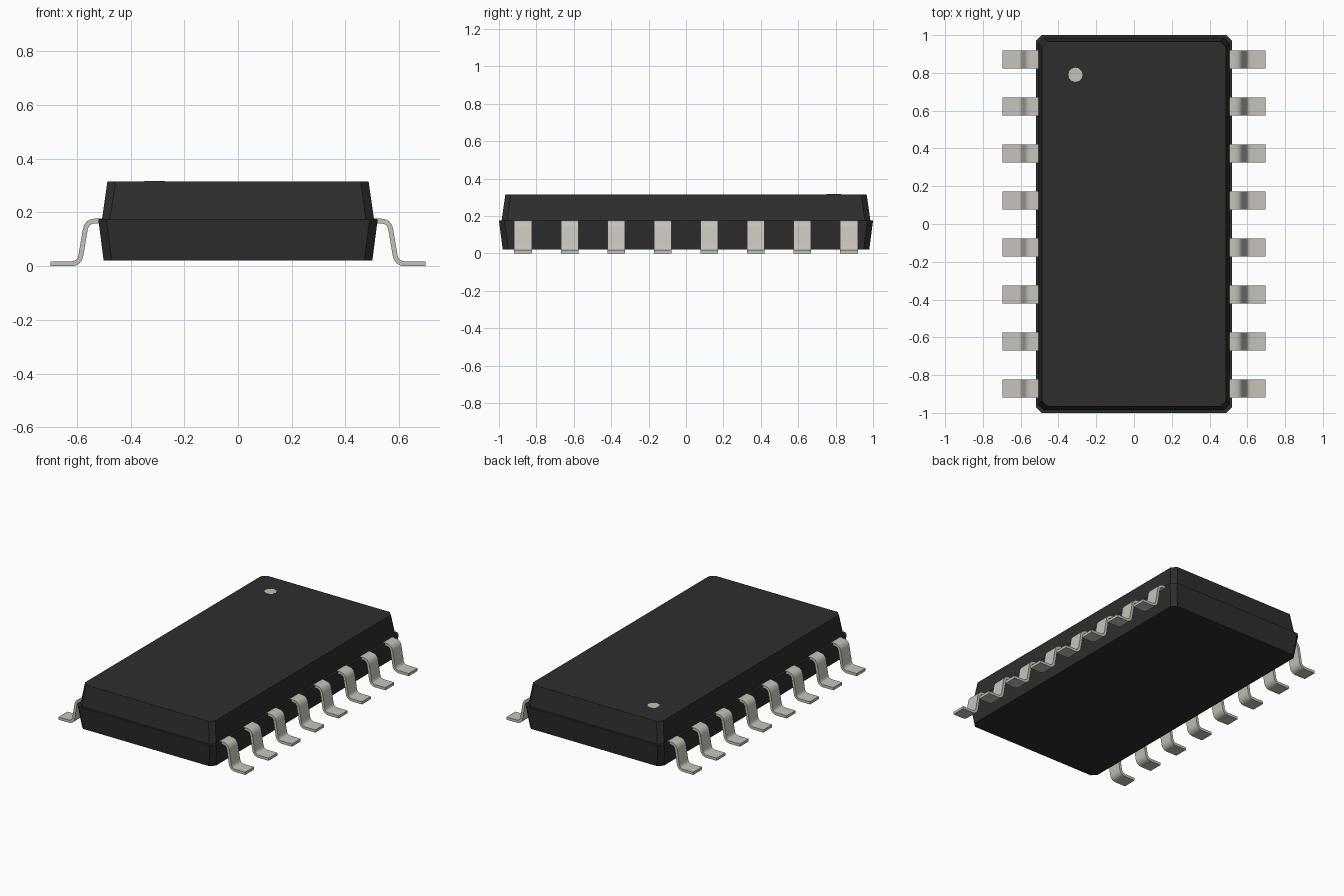
import bpy, bmesh, math
from mathutils import Vector

cube = bpy.data.objects.get("Cube")
if cube:
    bpy.data.objects.remove(cube, do_unlink=True)


def material(name, rgb):
    mat = bpy.data.materials.new(name)
    mat.use_nodes = True
    mat.diffuse_color = (*rgb, 1)
    mat.node_tree.nodes["Principled BSDF"].inputs["Base Color"].default_value = (*rgb, 1)
    return mat


black = material("black plastic", (0.027, 0.027, 0.027))
metal = material("tin plating", (0.56, 0.545, 0.49))


def finish(name, bm, mat, smooth=False):
    bmesh.ops.recalc_face_normals(bm, faces=bm.faces)
    mesh = bpy.data.meshes.new(name)
    bm.to_mesh(mesh)
    bm.free()
    mesh.materials.append(mat)
    obj = bpy.data.objects.new(name, mesh)
    bpy.context.collection.objects.link(obj)
    if smooth:
        bpy.ops.object.select_all(action='DESELECT')
        obj.select_set(True)
        bpy.context.view_layer.objects.active = obj
        bpy.ops.object.shade_smooth_by_angle(angle=math.radians(30))
    return obj


def loft(bm, loops):
    """Skin matching closed loops of points and cap both ends."""
    rings = [[bm.verts.new(p) for p in loop] for loop in loops]
    n = len(rings[0])
    for a, b in zip(rings, rings[1:]):
        for i in range(n):
            j = (i + 1) % n
            bm.faces.new((a[i], a[j], b[j], b[i]))
    bm.faces.new(rings[0])
    bm.faces.new(rings[-1])


def chamfered_rect(hx, hy, z, c=0.03):
    quarter = [(hx, hy - c), (hx - c, hy)]
    pts = []
    for sx, sy in ((1, 1), (-1, 1), (-1, -1), (1, -1)):
        corner = [(sx * x, sy * y, z) for x, y in quarter]
        pts += corner if sx * sy > 0 else corner[::-1]
    return pts


# Moulded body: two tapered halves with a small ledge at the parting line
bm = bmesh.new()
loft(bm, [chamfered_rect(0.5, 0.98, 0.022),
          chamfered_rect(0.52, 1.0, 0.175),
          chamfered_rect(0.506, 0.986, 0.175),
          chamfered_rect(0.486, 0.966, 0.315)])
finish("body", bm, black)

# Pin one marker
bm = bmesh.new()
ring = [(-0.31 + 0.038 * math.cos(t), 0.79 + 0.038 * math.sin(t))
        for t in (math.tau * i / 12 for i in range(12))]
loft(bm, [[(x, y, z) for x, y in ring] for z in (0.313, 0.3165)])
finish("pin_one_marker", bm, metal)


# Gull-wing leads: a bent strip with rounded corners
def rounded_path(corners, reach, steps=6):
    pts = [Vector(c) for c in corners]
    path = [pts[0]]
    for a, b, c in zip(pts, pts[1:], pts[2:]):
        p = b + (a - b).normalized() * reach
        q = b + (c - b).normalized() * reach
        for i in range(steps + 1):
            t = i / steps
            path.append(p * (1 - t) ** 2 + b * 2 * t * (1 - t) + q * t * t)
    return path + [pts[-1]]


path = rounded_path([(0.49, 0.168), (0.563, 0.168), (0.59, 0.009), (0.697, 0.009)], 0.033)
half_thick, half_width = 0.009, 0.047
sections = []
for i, p in enumerate(path):
    d = (path[min(i + 1, len(path) - 1)] - path[max(i - 1, 0)]).normalized()
    if i in (0, len(path) - 1):
        d = Vector((1, 0))
    n = Vector((-d.y, d.x)) * half_thick
    sections.append((p + n, p - n))

for side, label in ((1, "left"), (-1, "right")):
    for k in range(8):
        y = (k - 3.5) * 0.249
        bm = bmesh.new()
        loft(bm, [[(side * u.x, y - half_width, u.y), (side * u.x, y + half_width, u.y),
                   (side * v.x, y + half_width, v.y), (side * v.x, y - half_width, v.y)]
                  for u, v in sections])
        finish(f"{label}_lead_{k + 1}", bm, metal, smooth=True)
